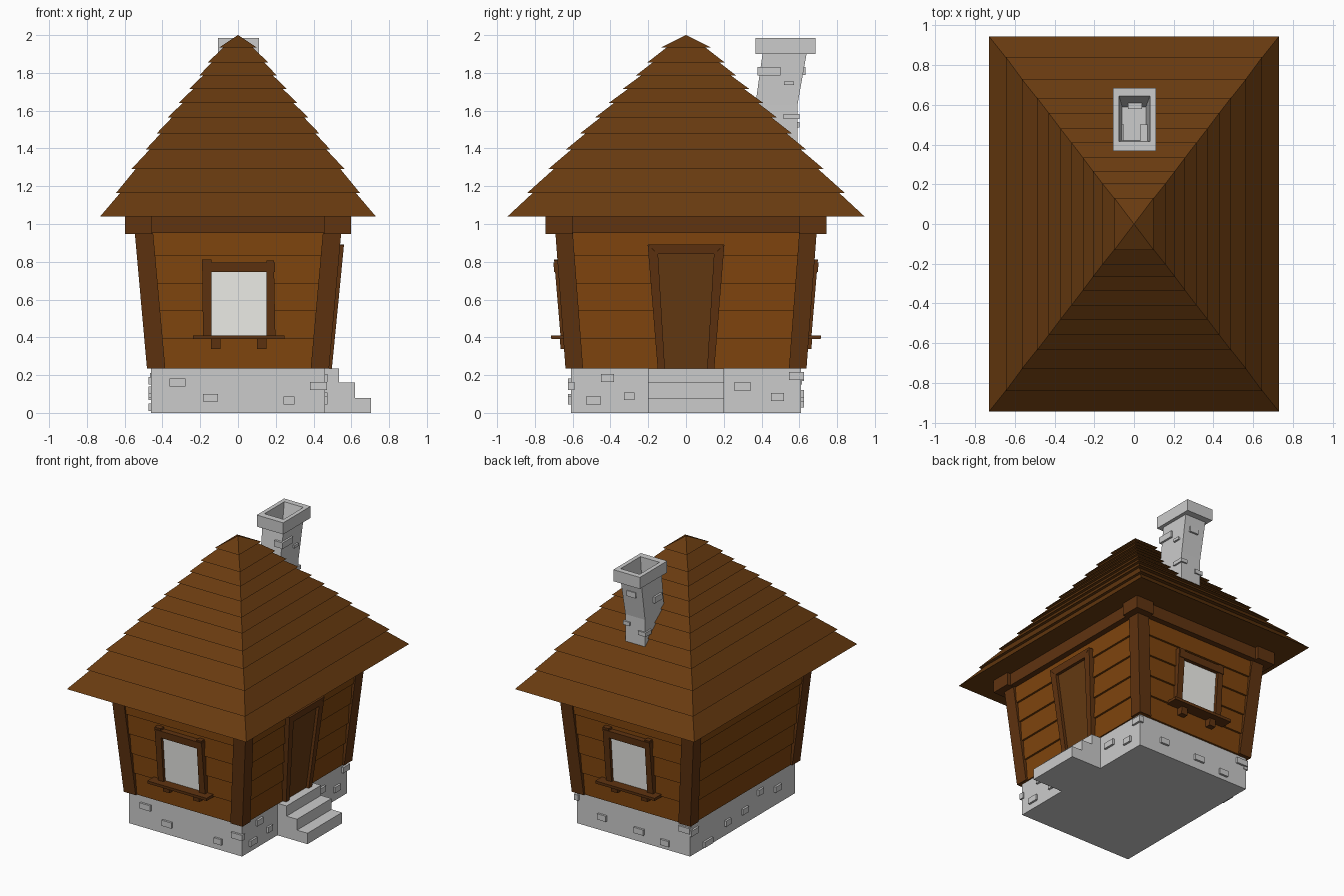
import bpy, bmesh


def material(name, rgb):
    m = bpy.data.materials.new(name)
    m.diffuse_color = (*rgb, 1)
    return m


WALL = material("plank_wood", (0.21, 0.058, 0.004))
TRIM = material("trim_wood", (0.115, 0.033, 0.005))
DOOR = material("door_wood", (0.13, 0.042, 0.006))
ROOF = material("roof_wood", (0.14, 0.043, 0.005))
PANE = material("pane", (0.9, 0.9, 0.86))


def loft(name, rings, mat=None):
    """Skin a stack of equal-sized point rings and cap both ends."""
    bm = bmesh.new()
    vs = [[bm.verts.new(p) for p in r] for r in rings]
    n = len(rings[0])
    for a, b in zip(vs, vs[1:]):
        for i in range(n):
            j = (i + 1) % n
            bm.faces.new((a[i], a[j], b[j], b[i]))
    bm.faces.new(vs[0][::-1])
    bm.faces.new(vs[-1])
    bmesh.ops.remove_doubles(bm, verts=bm.verts, dist=0.0005)
    bmesh.ops.recalc_face_normals(bm, faces=bm.faces)
    me = bpy.data.meshes.new(name)
    bm.to_mesh(me)
    bm.free()
    ob = bpy.data.objects.new(name, me)
    bpy.context.collection.objects.link(ob)
    if mat:
        me.materials.append(mat)
    return ob


def rect(x0, x1, y0, y1, z):
    return [(x0, y0, z), (x1, y0, z), (x1, y1, z), (x0, y1, z)]


def box(name, x0, x1, y0, y1, z0, z1, mat=None):
    return loft(name, [rect(x0, x1, y0, y1, z0), rect(x0, x1, y0, y1, z1)], mat)


def wall_half(z):
    """Half width and half depth of the outward leaning wall at height z."""
    t = (z - 0.235) / 0.715
    return 0.455 + 0.07 * t, 0.61 + 0.06 * t


def panel(name, side, pts, d0, d1, mat=None, flat=False):
    """Outline (u, z) on one side of the house, thickened from d0 to d1 off the wall."""
    def place(u, z, d):
        hx, hy = (0.46, 0.61) if flat else wall_half(z)
        return {"front": (u, -hy - d, z), "back": (-u, hy + d, z),
                "right": (hx + d, u, z), "left": (-hx - d, -u, z)}[side]
    return loft(name, [[place(u, z, d) for u, z in pts] for d in (d0, d1)], mat)


def quad(u0, u1, z0, z1):
    return [(u0, z0), (u1, z0), (u1, z1), (u0, z1)]


# Stone foundation and entrance steps
box("foundation", -0.46, 0.46, -0.61, 0.61, 0, 0.235)
stair = [(0.45, 0), (0.705, 0), (0.705, 0.08), (0.62, 0.08), (0.62, 0.16),
         (0.535, 0.16), (0.535, 0.235), (0.45, 0.235)]
loft("steps", [[(x, y, z) for x, z in stair] for y in (-0.2, 0.2)])

# Raised stones: (centre along the wall, centre height, half length)
stones = {
    "front": [(-0.32, 0.16, 0.042), (-0.145, 0.08, 0.04), (0.27, 0.065, 0.03), (0.425, 0.142, 0.045)],
    "right": [(-0.415, 0.185, 0.035), (-0.49, 0.065, 0.04), (-0.3, 0.088, 0.027),
              (0.3, 0.14, 0.045), (0.485, 0.085, 0.035), (0.585, 0.195, 0.04)],
    "back": [(-0.25, 0.1, 0.035), (0.05, 0.08, 0.04), (0.26, 0.05, 0.035), (0.42, 0.19, 0.045)],
    "left": [(-0.57, 0.17, 0.045), (-0.41, 0.03, 0.05), (-0.18, 0.09, 0.03),
             (0.02, 0.1, 0.035), (0.2, 0.17, 0.03), (0.4, 0.12, 0.035)],
}
for side, items in stones.items():
    for u, z, h in items:
        panel("foundation_stone", side, quad(u - h, u + h, z - 0.021, z + 0.021), -0.02, 0.015, flat=True)

# Overlapping wall planks, each with a lip at its lower edge
rings = []
levels = [0.235, 0.395, 0.54, 0.685, 0.83, 0.98]
for z0, z1 in zip(levels, levels[1:]):
    for z, d in ((z0, 0.014), (z1, 0.0)):
        hx, hy = wall_half(z)
        rings.append(rect(-hx - d, hx + d, -hy - d, hy + d, z))
loft("plank_walls", rings, WALL)

# Leaning corner posts, with blocks on top and beams between
for sx in (-1, 1):
    for sy in (-1, 1):
        loft("corner_post", [rect(sx * 0.385, sx * 0.482, sy * 0.545, sy * 0.638, 0.235),
                             rect(sx * 0.45, sx * 0.547, sy * 0.60, sy * 0.692, 0.96)], TRIM)
        box("corner_block", sx * 0.455, sx * 0.598, sy * 0.60, sy * 0.743, 0.948, 1.045, TRIM)
box("eave_beam", -0.57, 0.57, -0.715, 0.715, 0.952, 1.045, TRIM)

# Stepped shingle roof: lower lip of every course (half width, half depth, height)
courses = [(0.73, 0.945, 1.04), (0.645, 0.84, 1.165), (0.565, 0.73, 1.29), (0.488, 0.635, 1.395),
           (0.43, 0.56, 1.48), (0.37, 0.48, 1.565), (0.315, 0.41, 1.64), (0.258, 0.335, 1.715),
           (0.207, 0.267, 1.785), (0.16, 0.205, 1.855), (0.098, 0.13, 1.935)]
rings = []
for i, (hx, hy, z) in enumerate(courses):
    rings.append(rect(-hx, hx, -hy, hy, z))
    if i + 1 < len(courses):
        nx, ny, nz = courses[i + 1]
        nx, ny = nx - 0.027, ny - 0.036
        rings.append(rect(-nx, nx, -ny, ny, nz + 0.006))
rings.append(rect(-0.001, 0.001, -0.001, 0.001, 2.0))
loft("shingle_roof", rings, ROOF)

# Crooked hollow chimney with a flared cap
loft("chimney", [rect(-0.08, 0.08, 0.37, 0.59, 1.25), rect(-0.08, 0.08, 0.367, 0.59, 1.63),
                 rect(-0.085, 0.085, 0.405, 0.638, 1.9), rect(-0.105, 0.11, 0.368, 0.686, 1.9),
                 rect(-0.105, 0.11, 0.368, 0.686, 1.985), rect(-0.075, 0.08, 0.415, 0.645, 1.985),
                 rect(-0.06, 0.06, 0.42, 0.59, 1.75)])
for x0, x1, y0, y1, z0, z1 in [
        (0.03, 0.098, 0.378, 0.50, 1.785, 1.83), (0.05, 0.095, 0.52, 0.572, 1.735, 1.755),
        (0.04, 0.092, 0.515, 0.60, 1.555, 1.582), (-0.03, 0.04, 0.58, 0.632, 1.79, 1.83),
        (-0.092, -0.03, 0.53, 0.60, 1.51, 1.54), (-0.097, -0.05, 0.41, 0.50, 1.72, 1.765)]:
    box("chimney_stone", x0, x1, y0, y1, z0, z1)

# Windows on front and back
for side in ("front", "back"):
    panel("window_pane", side, quad(-0.15, 0.16, 0.40, 0.76), -0.01, 0.018, PANE)
    panel("window_lintel", side, quad(-0.185, 0.195, 0.745, 0.797), 0, 0.045, TRIM)
    panel("window_jamb", side, [(-0.185, 0.40), (-0.14, 0.40), (-0.14, 0.812), (-0.19, 0.812)], 0, 0.04, TRIM)
    panel("window_jamb", side, [(0.15, 0.40), (0.198, 0.40), (0.19, 0.808), (0.15, 0.808)], 0, 0.04, TRIM)
    panel("window_sill", side, quad(-0.237, 0.245, 0.39, 0.41), 0, 0.09, TRIM)
    for u in (-0.118, 0.125):
        panel("sill_bracket", side, quad(u - 0.025, u + 0.025, 0.338, 0.39), 0, 0.045, TRIM)

# Tapered door and its frame on the right side
panel("door", "right", [(-0.12, 0.235), (0.12, 0.235), (0.155, 0.845), (-0.155, 0.845)], 0, 0.02, DOOR)
for s in (-1, 1):
    panel("door_jamb", "right", [(s * 0.112, 0.235), (s * 0.15, 0.235), (s * 0.203, 0.89), (s * 0.148, 0.84)],
          0, 0.042, TRIM)
panel("door_lintel", "right", [(-0.148, 0.84), (0.148, 0.84), (0.203, 0.892), (-0.203, 0.892)], 0, 0.042, TRIM)
